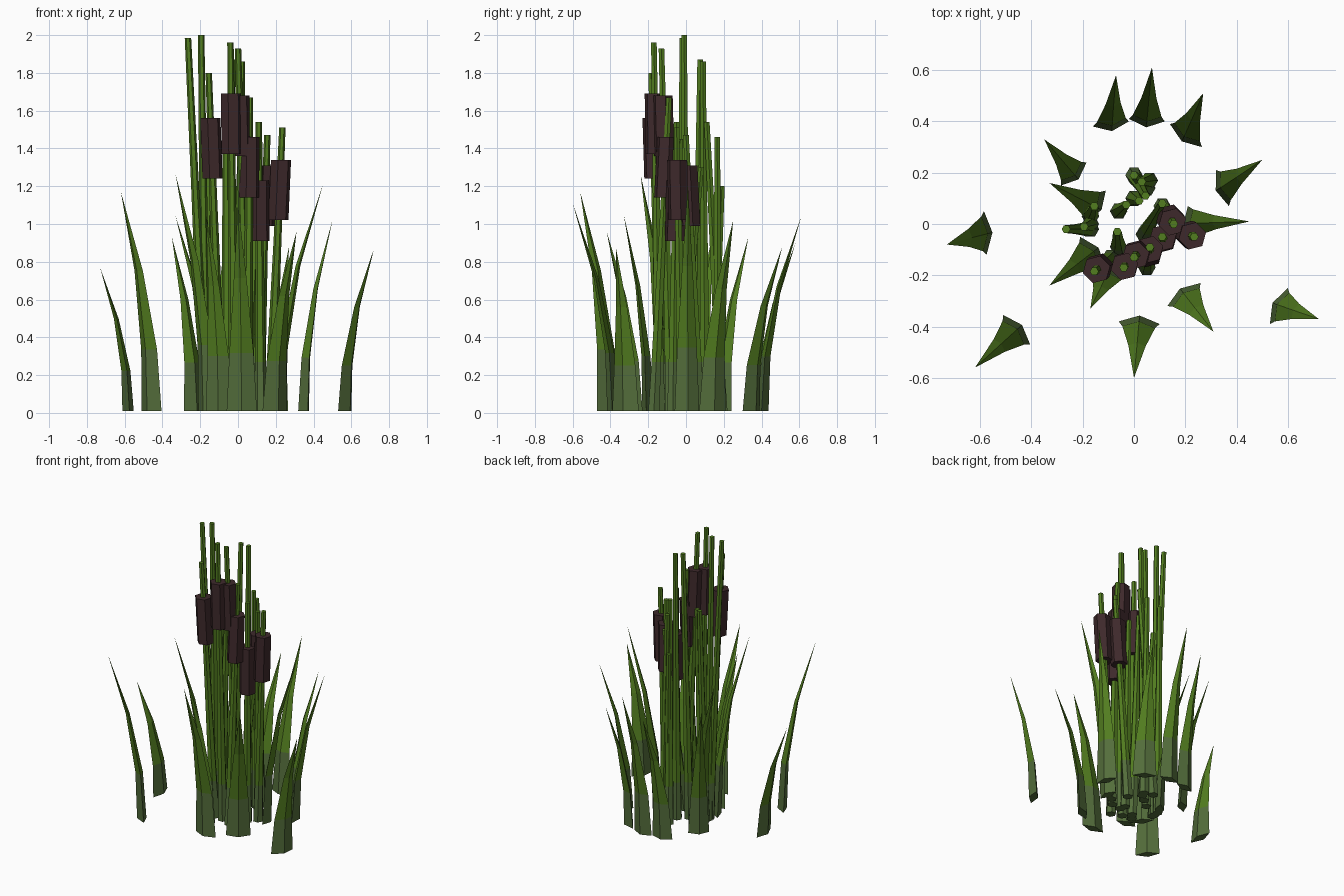
import bpy, bmesh, math
from mathutils import Vector

if "Cube" in bpy.data.objects:
    bpy.data.objects.remove(bpy.data.objects["Cube"])


def material(name, color):
    m = bpy.data.materials.new(name)
    m.diffuse_color = (*color, 1)
    m.use_nodes = True
    m.node_tree.nodes["Principled BSDF"].inputs["Base Color"].default_value = m.diffuse_color
    return m


LEAF = material("leaf green", (0.085, 0.205, 0.014))
BASE = material("base green", (0.088, 0.155, 0.044))
BROWN = material("seed head brown", (0.048, 0.022, 0.024))


def loft(name, rings, tip=None, mats=(LEAF,), lower=0):
    """Skin rings of points; the first `lower` bands and the bottom use material 1."""
    bm = bmesh.new()
    vs = [[bm.verts.new(p) for p in r] for r in rings]
    n = len(rings[0])
    bottom = bm.faces.new(vs[0][::-1])
    bottom.material_index = 1 if lower else 0
    for i in range(len(vs) - 1):
        for j in range(n):
            k = (j + 1) % n
            f = bm.faces.new((vs[i][j], vs[i][k], vs[i + 1][k], vs[i + 1][j]))
            f.material_index = 1 if i < lower else 0
    if tip is None:
        bm.faces.new(vs[-1])
    else:
        t = bm.verts.new(tip)
        for j in range(n):
            bm.faces.new((vs[-1][j], vs[-1][(j + 1) % n], t))
    bmesh.ops.recalc_face_normals(bm, faces=bm.faces)
    me = bpy.data.meshes.new(name)
    bm.to_mesh(me)
    bm.free()
    for m in mats:
        me.materials.append(m)
    ob = bpy.data.objects.new(name, me)
    bpy.context.collection.objects.link(ob)


def blade(a, b, tip):
    """Diamond-section leaf with base edges a and b, bending out to the tip."""
    a, b, tip = Vector((*a, 0)), Vector((*b, 0)), Vector(tip)
    mid = (a + b) / 2
    side = (b - a) / 2
    out = Vector((side.y, -side.x, 0)).normalized()
    lean = Vector((tip.x, tip.y, 0)) - mid
    if out.dot(lean) < 0:
        out = -out
    rings = []
    for t, bend, w in ((0, 0, 1), (0.28, 0.08, 0.8), (0.64, 0.42, 0.42)):
        c = mid + lean * bend + Vector((0, 0, tip.z * t + 0.01 * (1 - t)))
        rings.append([c + side * w, c + out * 0.032 * w, c - side * w, c - out * 0.028 * w])
    loft("leaf_blade", rings, tip, (LEAF, BASE), 1)


def ring(c, r, n, turn=0.0):
    return [Vector((c[0] + r * math.cos(turn + math.tau * i / n),
                    c[1] + r * math.sin(turn + math.tau * i / n), c[2])) for i in range(n)]


def stem(base, top, height, head=None):
    """Leaning tapered stalk, with an optional seed head between two heights."""
    base, top = Vector((*base, 0.01)), Vector((*top, height))
    at = lambda z: base.lerp(top, (z - 0.01) / (height - 0.01))
    rings = [ring(at(z), r, 6) for z, r in
             ((0.01, 0.034), (0.27, 0.029), (height * 0.6, 0.021), (height, 0.017))]
    loft("stem", rings, None, (LEAF, BASE), 1)
    if head:
        loft("seed_head", [ring(at(z), 0.055, 6, 0.25) for z in head], None, (BROWN,))


# Outer and inner leaf blades: two base corners and the tip
for a, b, tip in (
    ((-0.585, 0.05), (-0.575, -0.12), (-0.73, -0.08, 0.77)),
    ((-0.51, -0.355), (-0.405, -0.47), (-0.62, -0.56, 1.17)),
    ((-0.06, -0.38), (0.10, -0.39), (0.0, -0.60, 1.11)),
    ((0.26, -0.23), (0.13, -0.32), (0.31, -0.42, 0.96)),
    ((0.60, -0.25), (0.53, -0.39), (0.72, -0.37, 0.87)),
    ((0.32, 0.21), (0.37, 0.07), (0.50, 0.25, 1.02)),
    ((0.14, 0.39), (0.265, 0.30), (0.27, 0.51, 0.88)),
    ((-0.02, 0.41), (0.12, 0.40), (0.07, 0.61, 1.04)),
    ((-0.16, 0.38), (-0.02, 0.40), (-0.07, 0.58, 0.90)),
    ((-0.285, 0.15), (-0.185, 0.24), (-0.35, 0.33, 0.93)),
    ((-0.11, 0.13), (-0.19, 0.01), (-0.33, 0.16, 1.04)),
    ((-0.21, -0.05), (-0.11, -0.17), (-0.33, -0.24, 1.26)),
    ((-0.17, -0.19), (-0.03, -0.21), (-0.17, -0.33, 1.05)),
    ((0.21, 0.07), (0.23, -0.06), (0.45, 0.01, 1.21)),
):
    blade(a, b, tip)

# Stalks carrying seed heads: base, top, height, head span
for base, top, h, head in (
    ((-0.09, -0.13), (-0.155, -0.185), 1.80, (1.24, 1.56)),
    ((-0.02, -0.14), (-0.04, -0.17), 1.96, (1.37, 1.69)),
    ((0.05, -0.08), (0.0, -0.13), 1.93, (1.36, 1.68)),
    ((0.05, -0.17), (0.062, -0.09), 1.67, (1.14, 1.46)),
    ((0.12, -0.07), (0.11, -0.05), 1.54, (0.91, 1.23)),
    ((0.11, 0.07), (0.155, 0.0), 1.47, (0.99, 1.31)),
    ((0.17, -0.02), (0.235, -0.05), 1.51, (1.02, 1.34)),
):
    stem(base, top, h, head)

# Bare stalks
for base, top, h in (
    ((-0.17, -0.02), (-0.265, -0.02), 1.985),
    ((-0.17, 0.0), (-0.195, -0.01), 2.0),
    ((-0.17, 0.03), (-0.155, 0.07), 1.50),
    ((-0.06, 0.05), (-0.03, 0.075), 1.87),
    ((0.0, 0.10), (0.02, 0.09), 1.86),
    ((0.05, 0.14), (0.0, 0.19), 1.20),
    ((0.06, 0.17), (0.03, 0.165), 1.46),
    ((0.0, 0.19), (0.045, 0.11), 1.54),
    ((-0.06, -0.09), (-0.065, -0.03), 1.45),
    ((0.04, -0.04), (0.11, 0.08), 1.30),
):
    stem(base, top, h)
